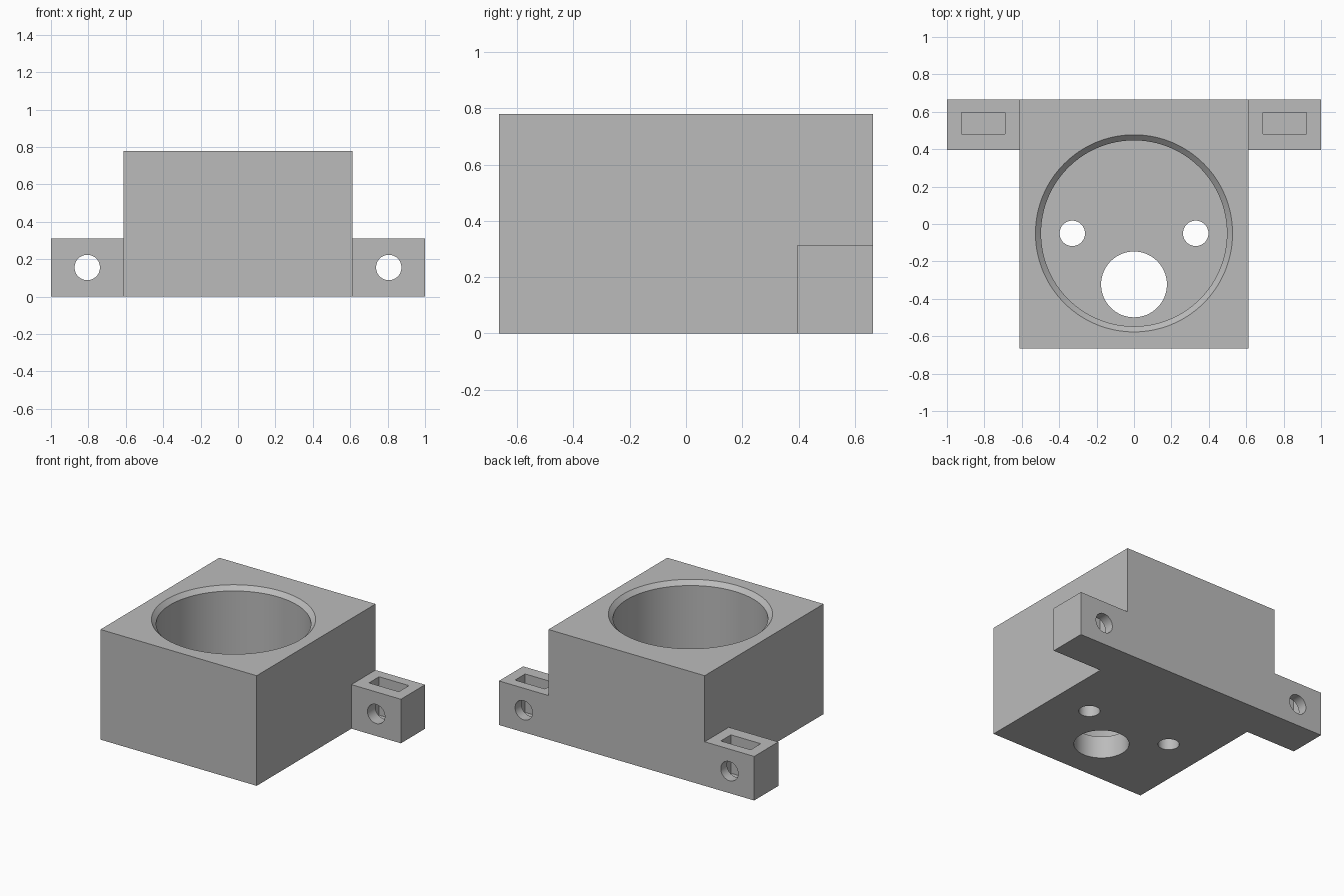
import bpy, bmesh, math
from mathutils import Matrix, Vector

cube = bpy.data.objects.get("Cube")
if cube:
    bpy.data.objects.remove(cube, do_unlink=True)

grey = bpy.data.materials.new("plain grey")
grey.use_nodes = True
colour = (0.5, 0.5, 0.5, 1)
grey.diffuse_color = colour
grey.node_tree.nodes["Principled BSDF"].inputs["Base Color"].default_value = colour


def finish(name, bm):
    mesh = bpy.data.meshes.new(name)
    bm.to_mesh(mesh)
    bm.free()
    mesh.materials.append(grey)
    obj = bpy.data.objects.new(name, mesh)
    bpy.context.collection.objects.link(obj)
    return obj


def box(name, low, high):
    low, high = Vector(low), Vector(high)
    bm = bmesh.new()
    size = Matrix.Diagonal((high - low).to_4d())
    size[3][3] = 1
    bmesh.ops.create_cube(bm, size=1, matrix=Matrix.Translation((low + high) / 2) @ size)
    return finish(name, bm)


def cone(name, centre, r_low, r_high, depth, sides=64, along_y=False):
    bm = bmesh.new()
    turn = Matrix.Rotation(math.pi / 2 if along_y else 0, 4, "X")
    bmesh.ops.create_cone(bm, cap_ends=True, segments=sides, radius1=r_low, radius2=r_high,
                          depth=depth, matrix=Matrix.Translation(centre) @ turn)
    return finish(name, bm)


def combine(target, other, operation):
    mod = target.modifiers.new(other.name, "BOOLEAN")
    mod.operation = operation
    mod.solver = "EXACT"
    mod.object = other
    bpy.context.view_layer.objects.active = target
    bpy.ops.object.modifier_apply(modifier=mod.name)
    bpy.data.objects.remove(other, do_unlink=True)


half_depth, height, floor = 0.665, 0.78, 0.156
bore_y, bore_r, chamfer = -0.05, 0.497, 0.03

# Square block with a low bar across the back that forms both mounting ears
housing = box("housing", (-0.612, -half_depth, 0), (0.612, half_depth, height))
ears = box("ears", (-1, 0.395, 0), (1, half_depth, 0.312))
combine(housing, ears, "UNION")

# Round pocket and its chamfered rim, extended slightly above the top face
pocket_top = height + 0.1
pocket = cone("pocket", (0, bore_y, (floor + pocket_top) / 2), bore_r, bore_r,
              pocket_top - floor, 128)
combine(housing, pocket, "DIFFERENCE")
rim = cone("rim", (0, bore_y, height), bore_r, bore_r + 2 * chamfer, 2 * chamfer, 128)
combine(housing, rim, "DIFFERENCE")

# Large outlet through the floor
outlet = cone("outlet", (0, -0.323, 0.05), 0.176, 0.176, 0.4)
combine(housing, outlet, "DIFFERENCE")

# Small floor holes, ear bolt holes and nut slots on both sides
for side in (-1, 1):
    hole = cone("floor_hole", (side * 0.33, bore_y, 0.05), 0.068, 0.068, 0.4)
    combine(housing, hole, "DIFFERENCE")
    bolt = cone("bolt_hole", (side * 0.806, 0.53, 0.156), 0.068, 0.068, 0.6, 48, True)
    combine(housing, bolt, "DIFFERENCE")
    x = side * 0.806
    slot = box("nut_slot", (x - 0.117, 0.482, 0.04), (x + 0.117, 0.595, 0.5))
    combine(housing, slot, "DIFFERENCE")

# Smooth curved walls, sharp edges
bpy.ops.object.select_all(action="DESELECT")
housing.select_set(True)
bpy.context.view_layer.objects.active = housing
bpy.ops.object.shade_smooth_by_angle(angle=math.radians(30))
